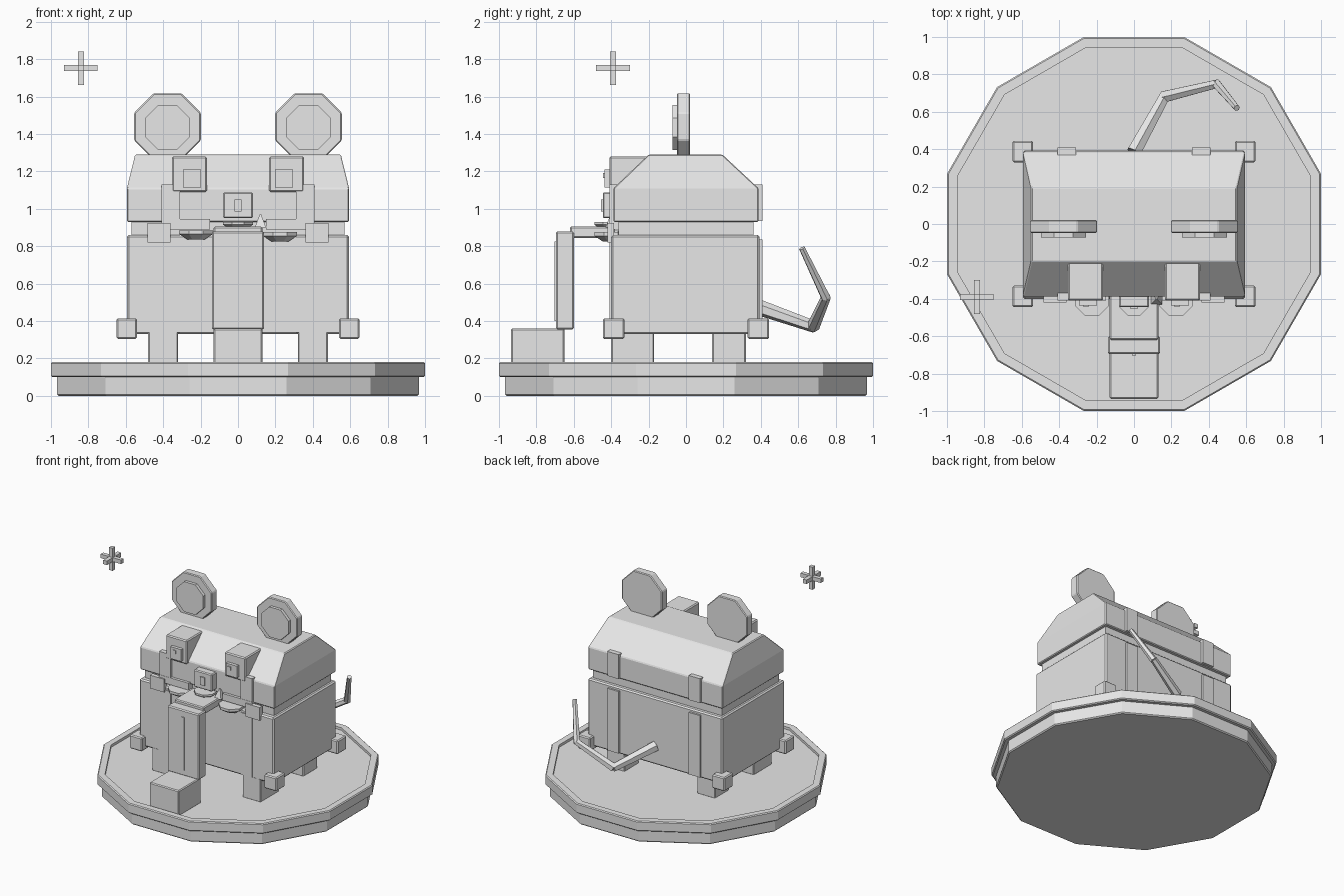
import bpy, bmesh, math
from mathutils import Vector, Matrix

if "Cube" in bpy.data.objects:
    bpy.data.objects.remove(bpy.data.objects["Cube"])

grey = bpy.data.materials.new("plain_grey")
grey.diffuse_color = (0.8, 0.8, 0.8, 1)
grey.use_nodes = True
grey.node_tree.nodes["Principled BSDF"].inputs["Base Color"].default_value = grey.diffuse_color


def finish(name, bm, bevel=0.0):
    bmesh.ops.recalc_face_normals(bm, faces=bm.faces)
    me = bpy.data.meshes.new(name)
    bm.to_mesh(me)
    bm.free()
    me.materials.append(grey)
    ob = bpy.data.objects.new(name, me)
    bpy.context.collection.objects.link(ob)
    if bevel:
        mod = ob.modifiers.new("edge_bevel", 'BEVEL')
        mod.width = bevel
        mod.segments = 1
    return ob


def box(name, x, y, z, bevel=0.0):
    """Box from (min, max) pairs on each axis."""
    bm = bmesh.new()
    bmesh.ops.create_cube(bm, size=1)
    for v in bm.verts:
        v.co = [a + (b - a) * (c + 0.5) for (a, b), c in zip((x, y, z), v.co)]
    return finish(name, bm, bevel)


def loft(name, rings, bevel=0.0):
    """Skin equal-length rings of points and cap both ends."""
    bm = bmesh.new()
    vs = [[bm.verts.new(p) for p in r] for r in rings]
    n = len(vs[0])
    for a, b in zip(vs, vs[1:]):
        for i in range(n):
            j = (i + 1) % n
            bm.faces.new((a[i], a[j], b[j], b[i]))
    bm.faces.new(vs[0][::-1])
    bm.faces.new(vs[-1])
    return finish(name, bm, bevel)


def ngon(n, apothem, z):
    """Regular polygon whose flats face the axes."""
    r = apothem / math.cos(math.pi / n)
    return [Vector((r * math.cos((i + .5) * 2 * math.pi / n),
                    r * math.sin((i + .5) * 2 * math.pi / n), z)) for i in range(n)]


def rect(hx, y0, y1, z):
    return [(-hx, y0, z), (hx, y0, z), (hx, y1, z), (-hx, y1, z)]


def rod(name, a, b, ra, rb, sides=6):
    a, b = Vector(a), Vector(b)
    rot = (b - a).to_track_quat('Z', 'Y')
    return loft(name, [[a + rot @ p for p in ngon(sides, ra, 0)],
                       [b + rot @ p for p in ngon(sides, rb, 0)]])


def disc(name, x, z, apothem, y0, y1, bevel=0.0):
    """Eight-sided disc facing the front."""
    return loft(name, [[(x + p.x, y, z + p.y) for p in ngon(8, apothem, 0)]
                       for y in (y0, y1)], bevel)


# Twelve-sided stand with raised rim and sunken floor
loft("stand", [ngon(12, a, z) for a, z in
               ((.96, 0), (.968, .008), (.968, .1), (.992, .1), (1, .107),
                (1, .173), (.993, .18), (.945, .18), (.945, .16))])

# Chest body, neck gap and chamfered lid
box("chest_body", (-.594, .594), (-.4, .393), (.33, .86), .01)
box("chest_gap", (-.57, .57), (-.36, .36), (.85, .94))
loft("chest_lid", [rect(.594, -.388, .388, .93), rect(.594, -.388, .388, 1.11),
                   rect(.55, -.2, .195, 1.29)], .006)

# Mirrored parts
for s, side in ((-1, "left"), (1, "right")):
    def span(a, b):
        return tuple(sorted((s * a, s * b)))

    # Feet and corner guards
    box(side + "_front_foot", span(.32, .48), (-.4, -.17), (.155, .345), .006)
    box(side + "_back_foot", span(.32, .48), (.14, .32), (.155, .345), .006)
    box(side + "_front_corner", span(.54, .65), (-.445, -.33), (.305, .415), .008)
    box(side + "_back_corner", span(.54, .65), (.33, .445), (.305, .415), .008)

    # Straps on the body and lid
    for end, sg in (("front", -1), ("back", 1)):
        ys = tuple(sorted((sg * .37, sg * .408)))
        box(f"{side}_{end}_body_strap", span(.31, .41), ys, (.34, .835))
        box(f"{side}_{end}_lid_strap", span(.31, .41), ys, (.935, 1.13))

    # Latch plates and gum strips under the lid
    box(side + "_latch", span(.36, .485), (-.42, -.385), (.82, .925))
    box(side + "_gum", span(.15, .41), (-.41, -.35), (.89, .945))

    # Tapered cups at the mouth corners
    cx, cz = s * .225, (.90 if s < 0 else .89)
    loft(side + "_mouth_cup",
         [[(cx + p.x, -.40 + p.y, p.z) for p in ngon(8, a, z)]
          for a, z in ((.045, cz - .065), (.09, cz - .035), (.09, cz - .015))])

    # Ears
    disc(side + "_ear", s * .377, 1.44, .178, -.048, .021, .006)
    disc(side + "_inner_ear", s * .377, 1.435, .12, -.072, -.04)

    # Eyes with pupil and highlight
    box(side + "_eye", span(.166, .353), (-.41, -.2), (1.09, 1.28), .008)
    box(side + "_pupil", span(.198, .294), (-.435, -.40), (1.115, 1.21))
    hx = -.27 if s < 0 else .216
    box(side + "_eye_highlight", (hx, hx + .028), (-.443, -.43), (1.165, 1.192))

# Nose with small plate
box("nose", (-.08, .08), (-.445, -.37), (.95, 1.088), .007)
box("nose_plate", (-.02, .02), (-.454, -.44), (.985, 1.05))

# Central cup and small tooth
loft("middle_mouth_cup", [[(p.x, -.41 + p.y, p.z) for p in ngon(8, a, z)]
                          for a, z in ((.05, .895), (.08, .915), (.08, .93))])
rod("small_tooth", (.12, -.40, .90), (.12, -.40, .97), .03, .004, 4)

# Tongue hanging down to a block
box("tongue_root", (-.13, .13), (-.62, -.38), (.845, .905), .007)
box("tongue_drop", (-.14, .14), (-.695, -.6), (.355, .88), .008)
box("tongue_groove", (-.012, .012), (-.702, -.69), (.40, .825))
box("tongue_tip", (-.13, .13), (-.935, -.65), (.155, .36), .007)

# Three-piece bent tail
rod("tail_base", (0, .385, .475), (.165, .685, .37), .037, .028)
rod("tail_middle", (.16, .68, .37), (.445, .75, .53), .03, .022)
rod("tail_end", (.44, .75, .52), (.55, .62, .79), .023, .015)

# Floating sparkle made of three crossed bars
centre = (-.84, -.39, 1.752)
for axis in range(3):
    spans = [(c - h, c + h) for c, h in
             zip(centre, [.09 if k == axis else .016 for k in range(3)])]
    box("sparkle_bar_" + "xyz"[axis], *spans)
